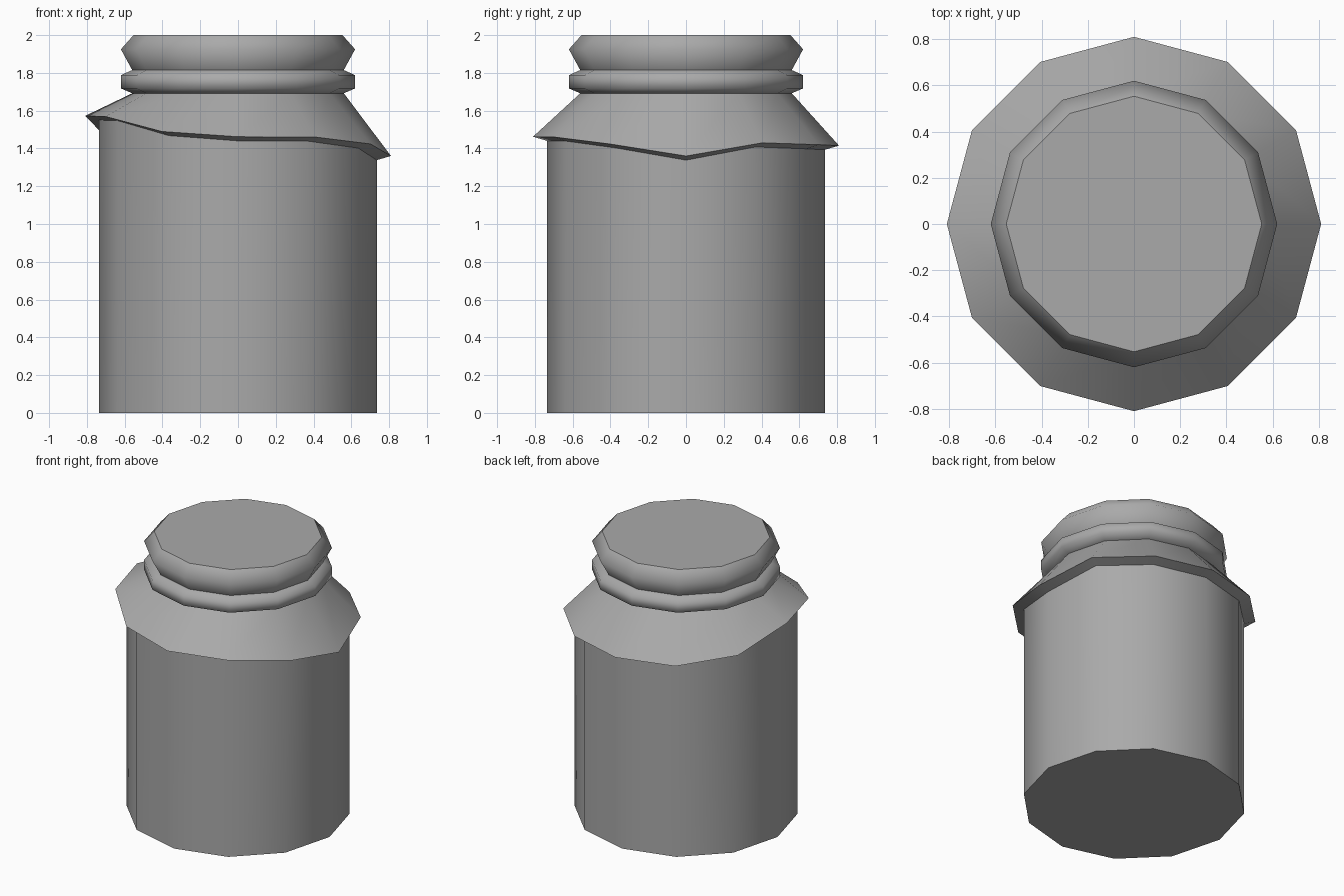
import bpy, bmesh
from math import sin, cos, radians

SIDES = 12

default = bpy.data.objects.get("Cube")
if default:
    bpy.data.objects.remove(default)

grey = bpy.data.materials.new("plain grey")
grey.use_nodes = True
colour = (0.4, 0.4, 0.4, 1)
grey.diffuse_color = colour
grey.node_tree.nodes["Principled BSDF"].inputs["Base Color"].default_value = colour


def lathe(name, profile, cap_bottom=False, cap_top=False, creases=()):
    """Turn (radius, height) points; a height may be a list with one value per side."""
    bm = bmesh.new()
    rings = []
    for r, z in profile:
        ring = []
        for k in range(SIDES):
            a = radians(360 * k / SIDES)
            h = z[k] if isinstance(z, list) else z
            ring.append(bm.verts.new((r * cos(a), r * sin(a), h)))
        rings.append(ring)
    for low, high in zip(rings, rings[1:]):
        for k in range(SIDES):
            n = (k + 1) % SIDES
            bm.faces.new((low[k], low[n], high[n], high[k])).smooth = True
    if cap_bottom:
        bm.faces.new(rings[0][::-1])
    if cap_top:
        bm.faces.new(rings[-1])
    # Sharp edges around the caps and the chosen rings
    sharp = set(creases) | ({0} if cap_bottom else set())
    sharp |= {len(rings) - 1} if cap_top else set()
    for i in sharp:
        for k in range(SIDES):
            edge = bm.edges.get((rings[i][k], rings[i][(k + 1) % SIDES]))
            edge.smooth = False
    mesh = bpy.data.meshes.new(name)
    bm.to_mesh(mesh)
    bm.free()
    mesh.materials.append(grey)
    obj = bpy.data.objects.new(name, mesh)
    bpy.context.collection.objects.link(obj)
    return obj


# Uneven hem of the cloth cover, one height per corner
hem = [1.36, 1.43, 1.42, 1.415, 1.418, 1.463,
       1.572, 1.569, 1.49, 1.462, 1.461, 1.424]
tuck = [h - 0.022 for h in hem]

# Jar body, meeting the tucked hem
lathe("jar_body", [(0.735, 0), (0.735, tuck)], cap_bottom=True)

# Flared cover with its narrow underside
lathe("cloth_cover", [(0.735, tuck), (0.81, hem), (0.56, 1.692)], creases=[1])

# Band around the neck
lathe("neck_band", [(0.56, 1.692), (0.62, 1.718), (0.62, 1.788), (0.56, 1.815)])

# Bulging lid
lathe("lid", [(0.56, 1.815), (0.62, 1.925), (0.553, 2.0)], cap_top=True)
